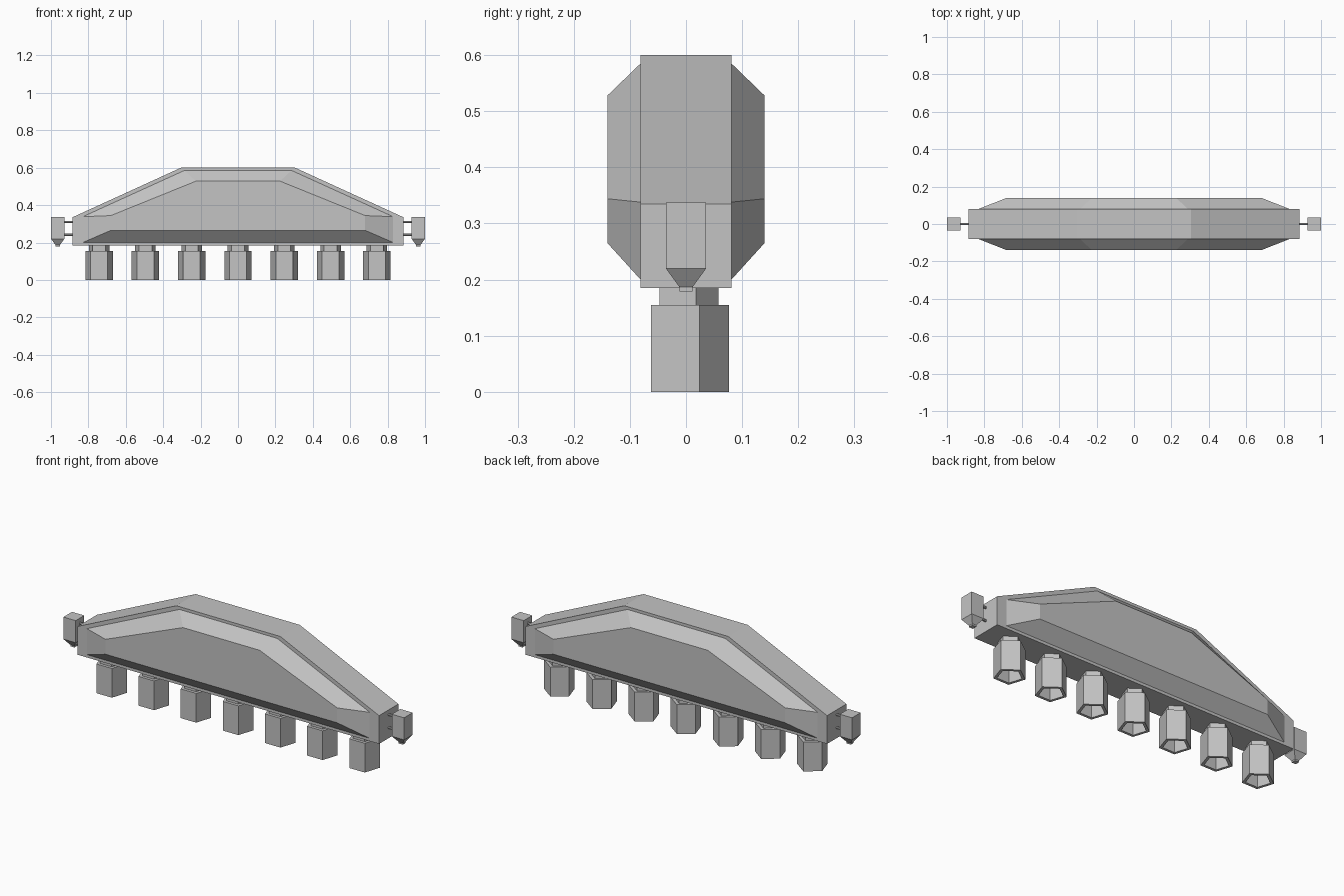
import bpy
import bmesh
import math

if "Cube" in bpy.data.objects:
    bpy.data.objects.remove(bpy.data.objects["Cube"], do_unlink=True)

grey = bpy.data.materials.new("plain_grey")
grey.use_nodes = True
COLOUR = (0.55, 0.55, 0.55, 1)
grey.diffuse_color = COLOUR
grey.node_tree.nodes["Principled BSDF"].inputs["Base Color"].default_value = COLOUR


def loft(name, rings, cap_end=True):
    """Bridge matching rings of points, closing the first and last."""
    bm = bmesh.new()
    loops = [[bm.verts.new(p) for p in ring] for ring in rings]
    n = len(loops[0])
    for a, b in zip(loops, loops[1:]):
        for i in range(n):
            j = (i + 1) % n
            bm.faces.new((a[i], a[j], b[j], b[i]))
    bm.faces.new(loops[0])
    if cap_end:
        bm.faces.new(loops[-1])
    bmesh.ops.recalc_face_normals(bm, faces=bm.faces)
    mesh = bpy.data.meshes.new(name)
    bm.to_mesh(mesh)
    bm.free()
    mesh.materials.append(grey)
    obj = bpy.data.objects.new(name, mesh)
    bpy.context.collection.objects.link(obj)
    return obj


def outline(y, half, y_dir=1):
    """Symmetric side outline from its right half, at depth y."""
    pts = half + [(-x, z) for x, z in reversed(half)]
    return [(x, y * y_dir, z) for x, z in pts]


def ngon(cx, radius, z, sides=5):
    return [(cx + radius * math.sin(i * math.tau / sides),
             radius * math.cos(i * math.tau / sides), z) for i in range(sides)]


def rect(cx, hx, hy, z):
    return [(cx - hx, -hy, z), (cx + hx, -hy, z), (cx + hx, hy, z), (cx - hx, hy, z)]


# Central hull slab
core = [(0.885, 0.185), (0.885, 0.335), (0.305, 0.6)]
loft("hull_core", [outline(-0.081, core), outline(0.081, core)])

# Bevelled side panels
base = [(0.83, 0.2), (0.83, 0.338), (0.287, 0.585)]
face = [(0.68, 0.265), (0.68, 0.344), (0.225, 0.528)]
for side, s in (("front", -1), ("back", 1)):
    loft(side + "_panel", [outline(0.075, base, s), outline(0.081, base, s),
                           outline(0.14, face, s)])

# Row of hollow five-sided thrusters with necks
for i in range(7):
    x = (i - 3) * 0.2475
    loft(f"thruster_{i + 1}", [ngon(x, 0.077, 0.155), ngon(x, 0.077, 0.0),
                               ngon(x, 0.06, 0.0), ngon(x, 0.06, 0.1)])
    loft(f"thruster_neck_{i + 1}", [ngon(x, 0.058, 0.15), ngon(x, 0.058, 0.19)])

# End pods with tapered tips, each held by two rods
for side, s in (("left", 1), ("right", -1)):
    x = s * 0.964
    loft(side + "_end_pod", [rect(x, 0.036, 0.036, 0.337), rect(x, 0.036, 0.036, 0.22),
                             rect(x, 0.012, 0.012, 0.187), rect(x, 0.012, 0.012, 0.179)])
    for level, z in (("lower", 0.241), ("upper", 0.31)):
        bpy.ops.mesh.primitive_cylinder_add(vertices=8, radius=0.006, depth=0.07,
                                            location=(s * 0.908, 0, z),
                                            rotation=(0, math.pi / 2, 0))
        rod = bpy.context.object
        rod.name = f"{side}_{level}_rod"
        rod.data.materials.append(grey)
